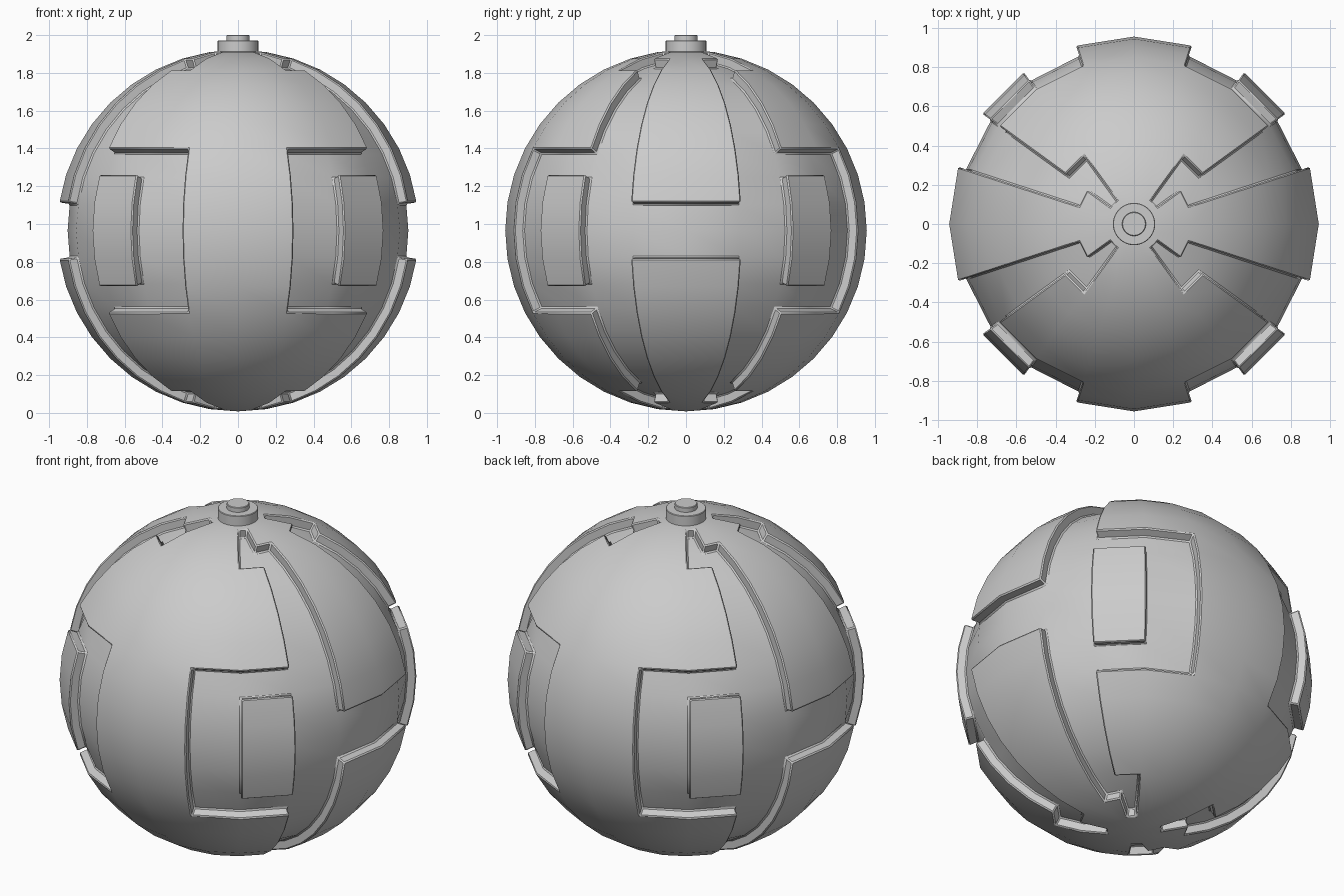
import bpy, bmesh
from math import atan2, degrees, hypot

if "Cube" in bpy.data.objects:
    bpy.data.objects.remove(bpy.data.objects["Cube"])

R_OUT, R_IN, CZ = 0.957, 0.902, 0.965


def is_recess(c):
    """Grid cells of the sphere that are sunk, mirrored in all three axes."""
    lon = degrees(atan2(abs(c.y), abs(c.x)))
    lat = degrees(atan2(abs(c.z), hypot(c.x, c.y)))
    if lat < 18 and 36 < lon < 54:      # raised diagonal pad
        return False
    if lat < 9:                         # gap between the side plates
        return lon < 72
    if lat < 27:                        # field around the pad
        return 18 < lon < 72
    if lat < 63:                        # channel towards the pole
        return 18 < lon < 36
    if lat < 72:                        # notch
        return 18 < lon < 54
    return lat < 81 and 36 < lon < 54   # narrow slot end


def finish(obj, width):
    bev = obj.modifiers.new("edge_bevel", 'BEVEL')
    bev.width, bev.segments = width, 1
    bev.limit_method, bev.angle_limit = 'ANGLE', 0.7
    bpy.ops.object.select_all(action='DESELECT')
    obj.select_set(True)
    bpy.context.view_layer.objects.active = obj
    bpy.ops.object.shade_smooth_by_angle(angle=0.55)


# Armoured ball: sphere with its channels pushed inwards
bm = bmesh.new()
bmesh.ops.create_uvsphere(bm, u_segments=20, v_segments=20, radius=R_OUT)
sunk = [f for f in bm.faces if is_recess(f.calc_center_median())]
new = bmesh.ops.extrude_face_region(bm, geom=sunk)["geom"]
for v in (g for g in new if isinstance(g, bmesh.types.BMVert)):
    v.co *= R_IN / R_OUT
old = [f for f in sunk if f.is_valid]
if old:
    bmesh.ops.delete(bm, geom=old, context='FACES')
bmesh.ops.recalc_face_normals(bm, faces=bm.faces)
mesh = bpy.data.meshes.new("armoured_ball")
bm.to_mesh(mesh)
bm.free()
ball = bpy.data.objects.new("armoured_ball", mesh)
ball.location.z = CZ
bpy.context.collection.objects.link(ball)
finish(ball, 0.007)

# Top button: collar and plunger
for name, r, z0, z1 in (("button_collar", 0.108, 1.88, 1.972),
                        ("button_plunger", 0.061, 1.93, 2.0)):
    bpy.ops.mesh.primitive_cylinder_add(vertices=32, radius=r, depth=z1 - z0,
                                        location=(0, 0, (z0 + z1) / 2))
    bpy.context.object.name = name
    finish(bpy.context.object, 0.003)
